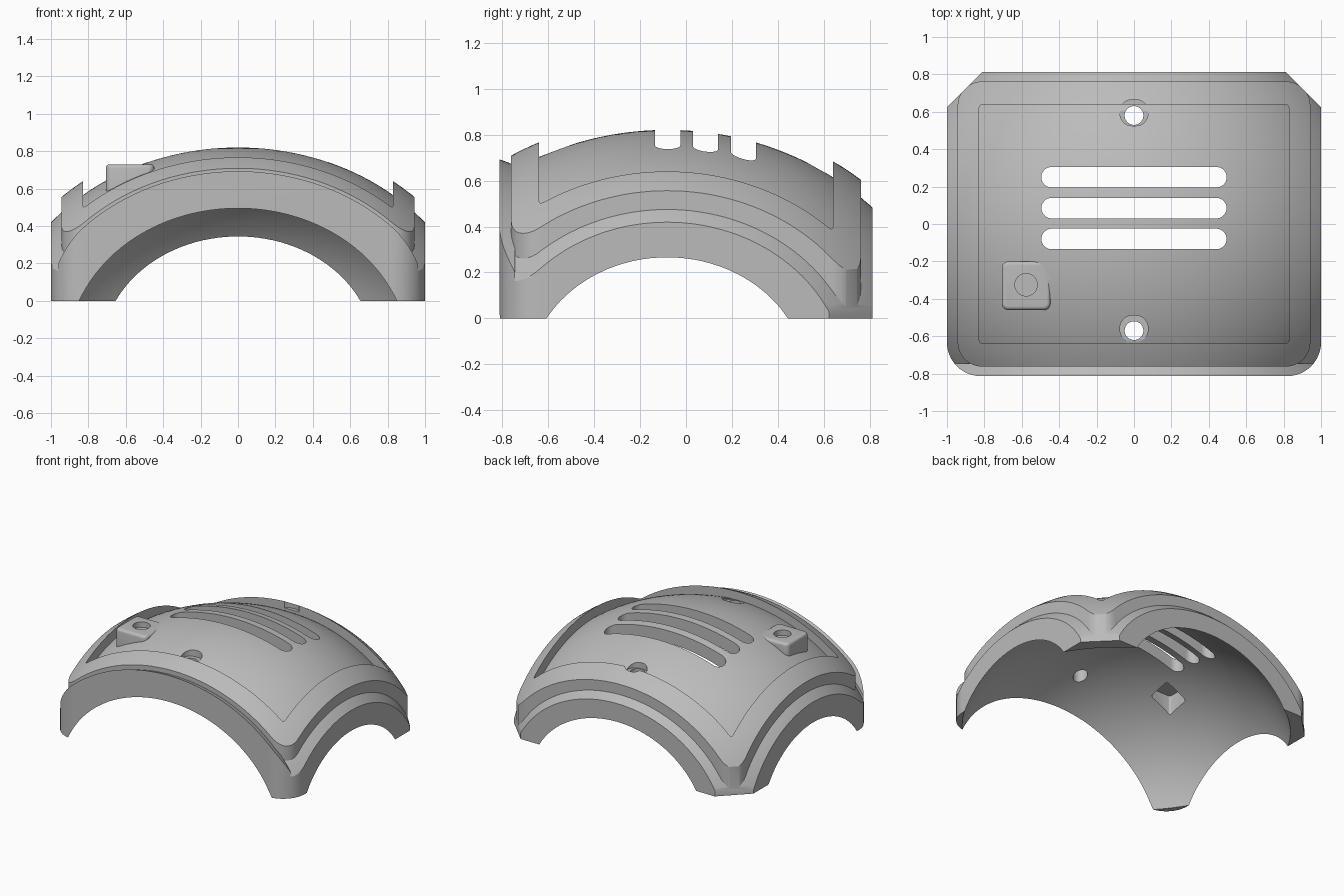
import bpy, bmesh, math
from mathutils import Matrix, Vector

if "Cube" in bpy.data.objects:
    bpy.data.objects.remove(bpy.data.objects["Cube"])

grey = bpy.data.materials.new("satin grey")
grey.use_nodes = True
COLOUR = (0.5, 0.5, 0.5, 1)
grey.diffuse_color = COLOUR
grey.node_tree.nodes["Principled BSDF"].inputs["Base Color"].default_value = COLOUR

CENTRE = Vector((0, -0.082, -0.275))


def finish(name, bm):
    bmesh.ops.recalc_face_normals(bm, faces=bm.faces)
    mesh = bpy.data.meshes.new(name)
    bm.to_mesh(mesh)
    bm.free()
    mesh.materials.append(grey)
    ob = bpy.data.objects.new(name, mesh)
    bpy.context.collection.objects.link(ob)
    return ob


def dome(name, size):
    """Ellipsoid whose semi-axes follow one common proportion."""
    bm = bmesh.new()
    bmesh.ops.create_uvsphere(bm, u_segments=160, v_segments=80, radius=1)
    axes = [math.sqrt(size / k) for k in (1, 1.09, 1.39)]
    bmesh.ops.transform(bm, verts=bm.verts,
                        matrix=Matrix.Translation(CENTRE) @ Matrix.Diagonal((*axes, 1)))
    return finish(name, bm)


def prism(name, x, y, hx, hy, z0, z1, front_r, back_r=None, front_n=12, back_n=12):
    """Upright rounded rectangle; a one-step corner makes a chamfer."""
    back_r = front_r if back_r is None else back_r
    points = []
    for i, (sx, sy) in enumerate(((1, 1), (-1, 1), (-1, -1), (1, -1))):
        r, n = (back_r, back_n) if sy > 0 else (front_r, front_n)
        for k in range(n + 1):
            a = (i + k / n) * math.pi / 2
            points.append((x + sx * (hx - r) + r * math.cos(a),
                           y + sy * (hy - r) + r * math.sin(a), z0))
    bm = bmesh.new()
    face = bm.faces.new([bm.verts.new(p) for p in points])
    bmesh.ops.remove_doubles(bm, verts=bm.verts, dist=1e-5)
    up = bmesh.ops.extrude_face_region(bm, geom=list(bm.faces))["geom"]
    bmesh.ops.translate(bm, vec=(0, 0, z1 - z0),
                        verts=[v for v in up if isinstance(v, bmesh.types.BMVert)])
    return finish(name, bm)


def combine(target, other, operation):
    mod = target.modifiers.new("join", "BOOLEAN")
    mod.object, mod.operation, mod.solver = other, operation, "EXACT"
    bpy.context.view_layer.objects.active = target
    bpy.ops.object.modifier_apply(modifier=mod.name)
    bpy.data.objects.remove(other)


# Flared front lip, an elliptical tube section running along y
bm = bmesh.new()
rings = []
for y, r in ((-0.745, 0.943), (-0.9, 1.0)):
    rings.append([bm.verts.new((1.179 * r * math.cos(a), y, CENTRE.z + r * math.sin(a)))
                  for a in (math.tau * k / 160 for k in range(160))])
for k in range(160):
    n = (k + 1) % 160
    bm.faces.new((rings[0][k], rings[0][n], rings[1][n], rings[1][k]))
for ring in rings:
    bm.faces.new(ring)
front_lip = finish("front_lip", bm)

# Raised border around the recessed panel
border = dome("raised_border", 1.85)
combine(border, prism("border_outline", 0, 0, 0.943, 0.762, -0.5, 2, 0.13), "INTERSECT")
combine(border, prism("panel_outline", 0, 0, 0.828, 0.64, -0.6, 2.1, 0.02, front_n=4, back_n=4),
        "DIFFERENCE")

# Main dome trimmed to the plan outline
cover = dome("domed_cover", 1.67)
combine(cover, border, "UNION")
combine(cover, front_lip, "UNION")
combine(cover, prism("plan_outline", 0, 0, 1, 0.813, 0, 2, 0.18, 0.19, back_n=1), "INTERSECT")

# Small housing with softened edges
housing = prism("housing", -0.577, -0.33, 0.13, 0.13, 0.5, 0.73, 0.035, front_n=6, back_n=6)
bevel = housing.modifiers.new("soft_edges", "BEVEL")
bevel.width, bevel.segments, bevel.limit_method = 0.02, 4, "ANGLE"
bpy.context.view_layer.objects.active = housing
bpy.ops.object.modifier_apply(modifier=bevel.name)
combine(cover, housing, "UNION")

# Hollow inside
combine(cover, dome("hollow", 1.407), "DIFFERENCE")

# Vent slots
for y in (-0.08, 0.085, 0.25):
    combine(cover, prism("vent", 0, y, 0.495, 0.055, 0.2, 2, 0.0549), "DIFFERENCE")

# Screw holes with flat seats
for y, seat_y, seat_z in ((0.58, 0.595, 0.635), (-0.57, -0.56, 0.71)):
    combine(cover, prism("seat", 0, seat_y, 0.075, 0.07, seat_z, 2, 0.065), "DIFFERENCE")
    combine(cover, prism("screw_hole", 0, y, 0.05, 0.05, 0.2, 2, 0.0499), "DIFFERENCE")

# Housing dimple above and cavity below
combine(cover, prism("dimple", -0.577, -0.325, 0.06, 0.06, 0.69, 1, 0.0599), "DIFFERENCE")
combine(cover, prism("cavity", -0.585, -0.33, 0.085, 0.085, 0.3, 0.65, 0.015, front_n=4, back_n=4),
        "DIFFERENCE")

# Smooth curved surfaces, sharp steps
bpy.ops.object.select_all(action="DESELECT")
cover.select_set(True)
bpy.context.view_layer.objects.active = cover
bpy.ops.object.shade_smooth_by_angle(angle=math.radians(25))
